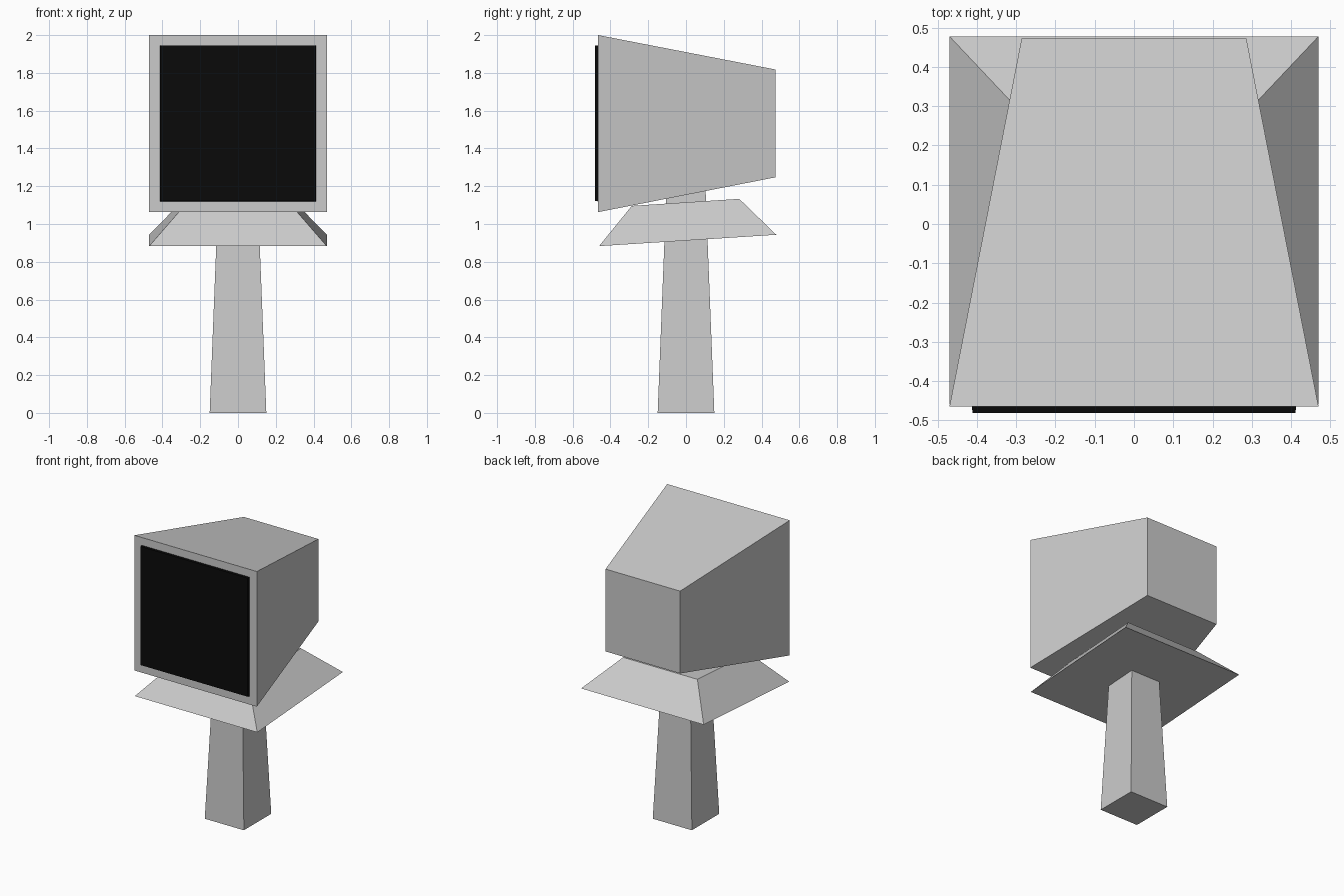
import bpy, bmesh

if "Cube" in bpy.data.objects:
    bpy.data.objects.remove(bpy.data.objects["Cube"])


def frustum(name, ring_a, ring_b):
    """Closed solid joining two four-cornered rings."""
    bm = bmesh.new()
    a = [bm.verts.new(p) for p in ring_a]
    b = [bm.verts.new(p) for p in ring_b]
    bm.faces.new(a)
    bm.faces.new(b)
    for i in range(4):
        j = (i + 1) % 4
        bm.faces.new((a[i], a[j], b[j], b[i]))
    bmesh.ops.recalc_face_normals(bm, faces=bm.faces)
    mesh = bpy.data.meshes.new(name)
    bm.to_mesh(mesh)
    bm.free()
    obj = bpy.data.objects.new(name, mesh)
    bpy.context.collection.objects.link(obj)
    return obj


def flat_ring(h, y0, z0, y1, z1):
    """Ring of half width h, rising from (y0, z0) to (y1, z1)."""
    return [(-h, y0, z0), (h, y0, z0), (h, y1, z1), (-h, y1, z1)]


def upright_ring(h, y, z0, z1):
    return [(-h, y, z0), (h, y, z0), (h, y, z1), (-h, y, z1)]


# Tapered square post, running up into the casing
frustum("post", flat_ring(0.15, -0.15, 0, 0.15, 0),
        flat_ring(0.102, -0.102, 1.22, 0.102, 1.22))

# Tilted tray with sloping sides
frustum("tray", flat_ring(0.47, -0.46, 0.883, 0.478, 0.943),
        flat_ring(0.285, -0.287, 1.096, 0.282, 1.133))

# Casing narrowing towards the back
frustum("casing", upright_ring(0.47, -0.465, 1.063, 2.0),
        upright_ring(0.286, 0.473, 1.247, 1.818))

# Dark screen panel on the front
screen = frustum("screen", upright_ring(0.413, -0.465, 1.12, 1.946),
                 upright_ring(0.411, -0.481, 1.122, 1.944))
black = bpy.data.materials.new("screen_black")
black.diffuse_color = (0.003, 0.003, 0.003, 1)
black.use_nodes = True
black.node_tree.nodes["Principled BSDF"].inputs["Base Color"].default_value = black.diffuse_color
screen.data.materials.append(black)
